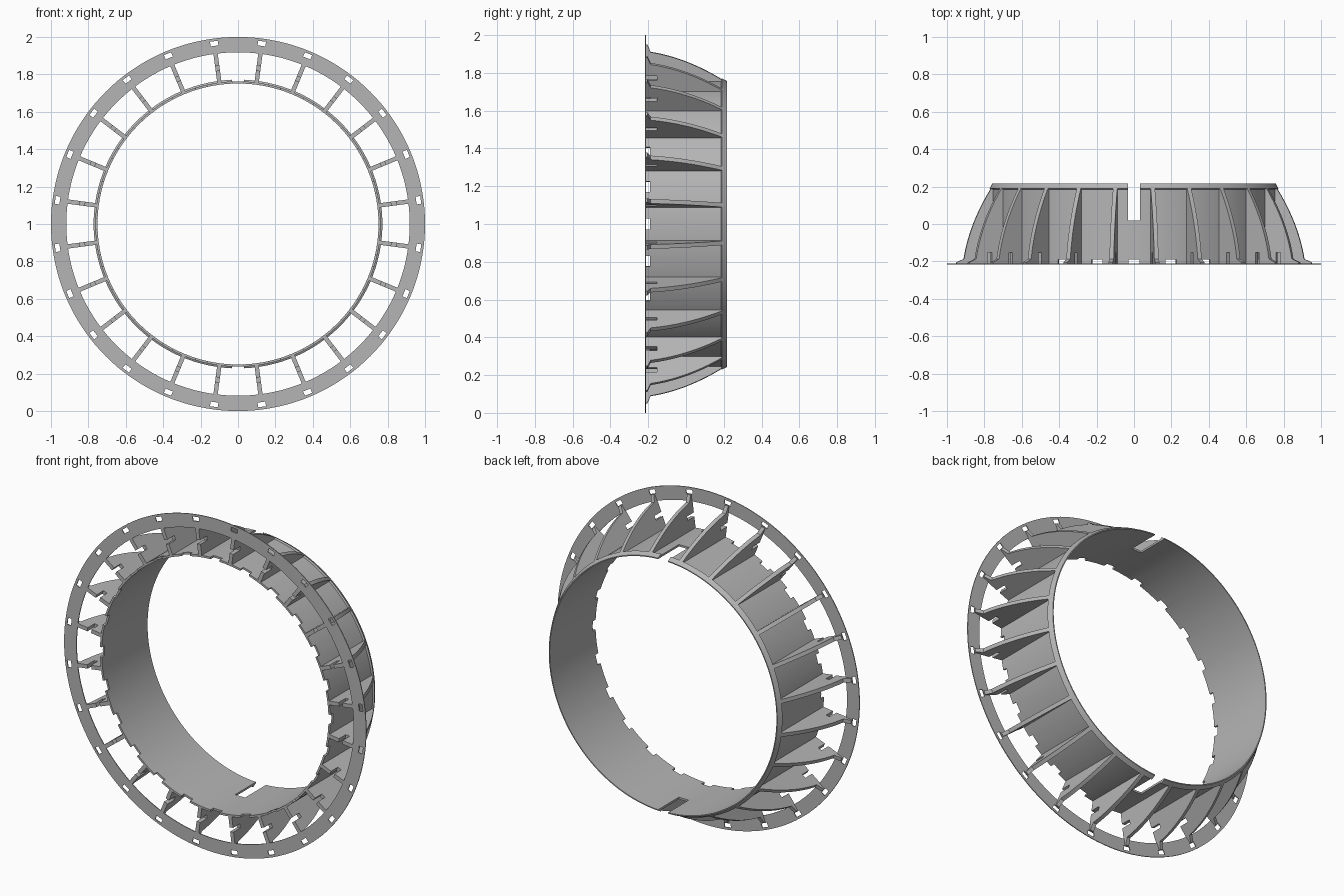
import bpy
import bmesh
from math import pi, sin, cos, radians
from mathutils import Matrix, Vector

if "Cube" in bpy.data.objects:
    bpy.data.objects.remove(bpy.data.objects["Cube"])

COUNT = 24
STEP = 2 * pi / COUNT
FRONT, BACK = -0.217, 0.217
SEGMENTS = 144

grey = bpy.data.materials.new("plain grey")
grey.use_nodes = True
grey.diffuse_color = (0.46, 0.46, 0.46, 1)
grey.node_tree.nodes["Principled BSDF"].inputs["Base Color"].default_value = grey.diffuse_color


def placed(angle):
    """Turn about the ring axis; local x runs outward from the centre."""
    return Matrix.Translation((0, 0, 1)) @ Matrix.Rotation(-angle, 4, "Y")


def finish(name, bm):
    bmesh.ops.recalc_face_normals(bm, faces=bm.faces)
    mesh = bpy.data.meshes.new(name)
    bm.to_mesh(mesh)
    bm.free()
    mesh.materials.append(grey)
    obj = bpy.data.objects.new(name, mesh)
    bpy.context.collection.objects.link(obj)
    return obj


def lathe(name, profile):
    """Revolve a closed (radius, depth) profile around the ring axis."""
    bm = bmesh.new()
    rings = []
    for i in range(SEGMENTS):
        m = placed(2 * pi * i / SEGMENTS)
        rings.append([bm.verts.new(m @ Vector((r, y, 0))) for r, y in profile])
    n = len(profile)
    for i in range(SEGMENTS):
        a, b = rings[i], rings[(i + 1) % SEGMENTS]
        for j in range(n):
            k = (j + 1) % n
            bm.faces.new((a[j], a[k], b[k], b[j]))
    return finish(name, bm)


def box(bm, angle, r, y, size):
    m = placed(angle) @ Matrix.Translation((r, y, 0)) @ Matrix.Diagonal((*size, 1))
    bmesh.ops.create_cube(bm, size=1, matrix=m)


def activate(obj):
    bpy.ops.object.select_all(action="DESELECT")
    obj.select_set(True)
    bpy.context.view_layer.objects.active = obj


def cut(obj, bm):
    """Subtract the boxes, then drop the cutter."""
    cutter = finish("cutter", bm)
    cutter.hide_render = True
    mod = obj.modifiers.new("cut", "BOOLEAN")
    mod.operation, mod.solver, mod.object = "DIFFERENCE", "EXACT", cutter
    activate(obj)
    bpy.ops.object.modifier_apply(modifier=mod.name)
    bpy.data.objects.remove(cutter)


def smooth(obj):
    activate(obj)
    bpy.ops.object.shade_smooth_by_angle(angle=radians(25))


# Thin front flange with a small slot beyond each rib foot
flange = lathe("front_flange", [(0.918, FRONT), (1, FRONT),
                                (1, FRONT + 0.005), (0.918, FRONT + 0.005)])
slots = bmesh.new()
for i in range(COUNT):
    box(slots, (i + 0.5) * STEP, 0.973, FRONT, (0.025, 0.1, 0.042))
cut(flange, slots)
smooth(flange)

# Drum with a tapered back rim, front notches and two deep back slots
drum = lathe("drum", [(0.751, FRONT), (0.763, FRONT), (0.763, 0.185),
                      (0.772, 0.19), (0.757, BACK), (0.751, BACK)])
notches = bmesh.new()
for i in range(COUNT):
    box(notches, i * STEP, 0.76, FRONT, (0.1, 0.054, 0.06))
for angle in (pi / 2, -pi / 2):
    box(notches, angle, 0.76, 0.17, (0.1, 0.3, 0.066))
cut(drum, notches)
smooth(drum)

# Curved rib outline: notched front edge, flared foot, arc back to the rim
outline = [(0.757, FRONT), (0.827, FRONT), (0.827, -0.153), (0.852, -0.153),
           (0.852, FRONT), (0.958, FRONT), (0.958, -0.205), (0.918, -0.187)]
ARC = 10
for i in range(1, ARC + 1):
    t = i / ARC
    outline.append((0.918 - 0.06 * t - 0.088 * t * t, -0.187 + 0.379 * t))
outline.append((0.757, 0.192))

for i in range(COUNT):
    bm = bmesh.new()
    m = placed((i + 0.5) * STEP)
    sides = [[bm.verts.new(m @ Vector((r, y, w))) for r, y in outline]
             for w in (-0.0115, 0.0115)]
    bm.faces.new(sides[0])
    bm.faces.new(sides[1][::-1])
    for j in range(len(outline)):
        k = (j + 1) % len(outline)
        bm.faces.new((sides[0][j], sides[0][k], sides[1][k], sides[1][j]))
    smooth(finish(f"rib_{i + 1}", bm))
